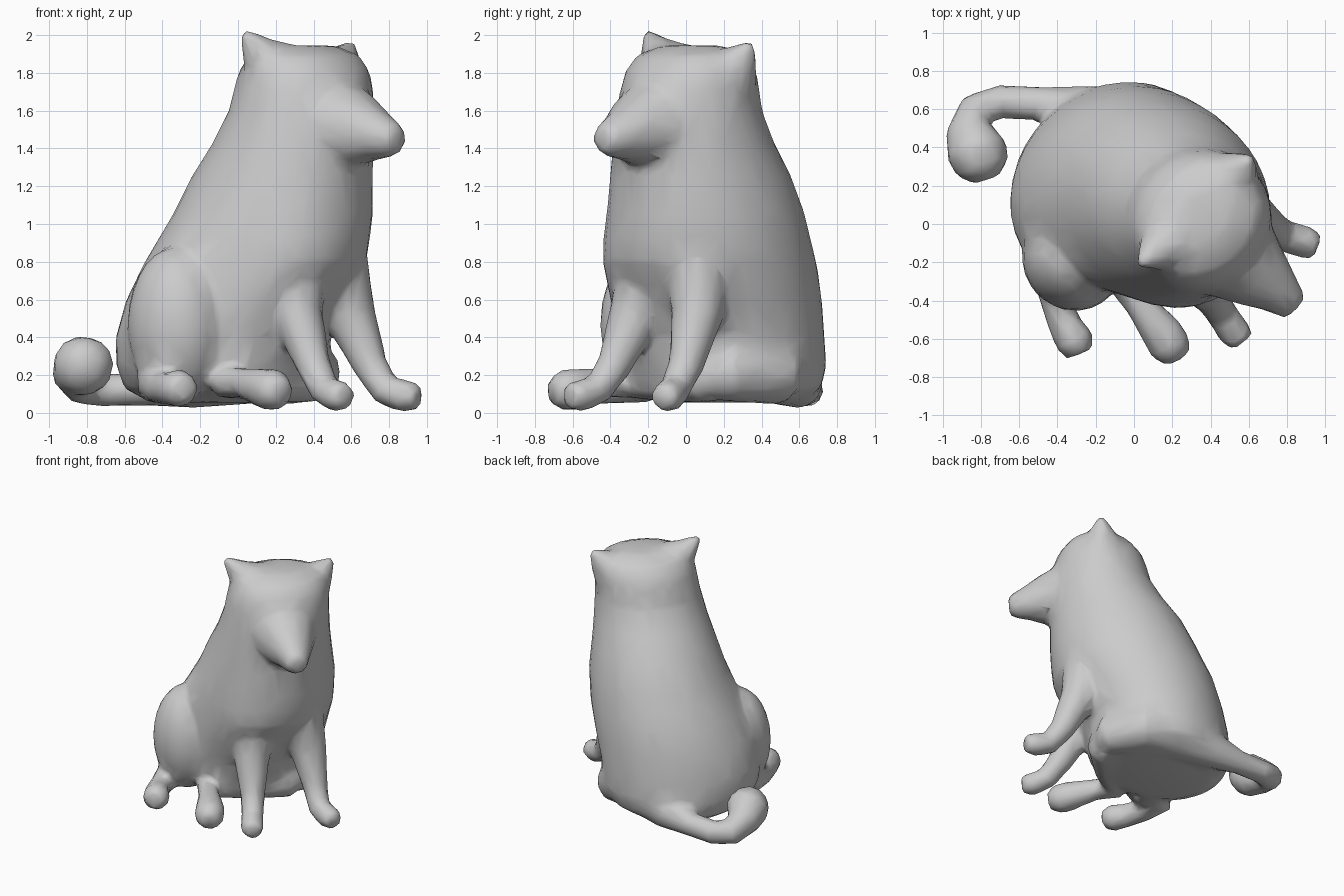
import bpy, bmesh, math
from mathutils import Vector

S = math.sqrt(0.5)
parts = []

def loft(name, rings):
    """Skin a list of equal-length point rings into a closed mesh."""
    bm = bmesh.new()
    vs = [[bm.verts.new(p) for p in r] for r in rings]
    n = len(vs[0])
    for a, b in zip(vs, vs[1:]):
        for i in range(n):
            bm.faces.new((a[i], a[(i + 1) % n], b[(i + 1) % n], b[i]))
    bm.faces.new(vs[0][::-1])
    bm.faces.new(vs[-1])
    bmesh.ops.recalc_face_normals(bm, faces=bm.faces)
    me = bpy.data.meshes.new(name)
    bm.to_mesh(me)
    bm.free()
    ob = bpy.data.objects.new(name, me)
    bpy.context.collection.objects.link(ob)
    parts.append(ob)
    return ob

def tube(name, path, n=12):
    """Tapered limb along (x, y, z, radius) points."""
    pts = [Vector(p[:3]) for p in path]
    rings = []
    for i, p in enumerate(pts):
        d = (pts[min(i + 1, len(pts) - 1)] - pts[max(i - 1, 0)]).normalized()
        u = d.cross(Vector((0.31, 0.9, 0.3))).normalized()
        v = d.cross(u)
        r = path[i][3]
        rings.append([p + r * (u * math.cos(t) + v * math.sin(t))
                      for t in (2 * math.pi * k / n for k in range(n))])
    return loft(name, rings)

def oval(z, f, l, a, b, dent=0.0, n=40):
    """Oval section; f runs forward (+x,-y), l runs sideways (+x,+y).
    dent hollows the right flank ahead of the haunch."""
    out = []
    for k in range(n):
        t = 2 * math.pi * k / n - math.pi
        m = 1 - dent * math.exp(-((t + 1.08) / 0.5) ** 2)
        F, L = f + a * m * math.cos(t), l + b * m * math.sin(t)
        out.append(((F + L) * S, (L - F) * S, z))
    return out

def blob(name, centre, radii):
    """Ellipsoid aligned with the animal's facing direction."""
    x, y, z = centre
    rings = []
    for j in range(1, 14):
        a = math.pi * j / 14
        rings.append(oval(z - radii[2] * math.cos(a), (x - y) * S, (x + y) * S,
                          radii[0] * math.sin(a), radii[1] * math.sin(a)))
    return loft(name, rings)

# torso and head: z, forward, sideways, half depth, half width, flank dent
loft("torso", [oval(*s) for s in (
    (0.055, -0.24, 0.10, 0.36, 0.38), (0.13, -0.21, 0.08, 0.49, 0.53, 0.1),
    (0.25, -0.19, 0.07, 0.53, 0.59, 0.15), (0.40, -0.17, 0.06, 0.54, 0.60, 0.16),
    (0.60, -0.10, 0.09, 0.57, 0.60, 0.16), (0.80, -0.01, 0.14, 0.60, 0.57, 0.13),
    (0.93, 0.03, 0.17, 0.575, 0.54, 0.07), (1.05, 0.06, 0.20, 0.55, 0.51, 0.03),
    (1.25, 0.11, 0.22, 0.50, 0.46), (1.42, 0.175, 0.235, 0.44, 0.42),
    (1.60, 0.225, 0.25, 0.38, 0.39), (1.72, 0.23, 0.26, 0.355, 0.38),
    (1.81, 0.23, 0.265, 0.325, 0.365), (1.89, 0.23, 0.27, 0.26, 0.32),
    (1.945, 0.23, 0.27, 0.13, 0.19))])

# snout and ears
tube("snout", [(0.36, -0.02, 1.53, 0.37), (0.49, -0.13, 1.52, 0.29),
               (0.64, -0.26, 1.50, 0.20), (0.75, -0.35, 1.465, 0.13),
               (0.81, -0.41, 1.45, 0.10), (0.845, -0.445, 1.445, 0.07)])
tube("right_ear", [(0.31, 0.00, 1.70, 0.23), (0.20, -0.08, 1.81, 0.185),
                   (0.11, -0.15, 1.91, 0.10), (0.03, -0.21, 2.015, 0.025)])
tube("left_ear", [(0.43, 0.15, 1.68, 0.23), (0.50, 0.22, 1.78, 0.18),
                  (0.56, 0.29, 1.87, 0.10), (0.61, 0.345, 1.955, 0.025)])

# front legs
tube("right_front_leg", [(0.31, -0.18, 0.82, 0.18), (0.31, -0.27, 0.52, 0.14),
                         (0.40, -0.38, 0.25, 0.095), (0.46, -0.47, 0.12, 0.085),
                         (0.52, -0.56, 0.09, 0.09), (0.57, -0.62, 0.09, 0.07)])
tube("left_front_leg", [(0.51, 0.06, 0.82, 0.18), (0.59, 0.06, 0.52, 0.14),
                        (0.70, 0.00, 0.25, 0.095), (0.78, -0.06, 0.12, 0.085),
                        (0.88, -0.09, 0.09, 0.09), (0.96, -0.12, 0.08, 0.07)])

# hind legs: raised right haunch, left leg lying under the belly
blob("right_haunch", (-0.325, -0.195, 0.47), (0.27, 0.25, 0.41))
tube("right_knee", [(-0.36, -0.15, 0.55, 0.20), (-0.34, -0.30, 0.62, 0.15),
                    (-0.33, -0.40, 0.66, 0.07)])
tube("right_hind_foot", [(-0.43, -0.20, 0.17, 0.12), (-0.41, -0.40, 0.13, 0.085),
                         (-0.36, -0.53, 0.13, 0.09), (-0.31, -0.61, 0.13, 0.105),
                         (-0.28, -0.68, 0.13, 0.075)])
tube("left_thigh", [(0.05, 0.50, 0.24, 0.17), (0.28, 0.46, 0.22, 0.18),
                    (0.40, 0.22, 0.21, 0.155), (0.36, 0.05, 0.19, 0.12)])
tube("left_shin", [(0.39, 0.12, 0.18, 0.13), (0.15, -0.13, 0.16, 0.10),
                   (-0.05, -0.28, 0.16, 0.085)])
tube("left_hind_foot", [(-0.09, -0.26, 0.16, 0.085), (0.03, -0.42, 0.16, 0.08),
                        (0.14, -0.56, 0.13, 0.11), (0.19, -0.64, 0.12, 0.115),
                        (0.23, -0.71, 0.11, 0.07)])

# curled tail
tube("tail", [(0.05, 0.50, 0.24, 0.20), (-0.25, 0.59, 0.16, 0.14),
              (-0.50, 0.63, 0.125, 0.09), (-0.70, 0.64, 0.12, 0.09),
              (-0.83, 0.59, 0.14, 0.10), (-0.86, 0.49, 0.20, 0.125),
              (-0.82, 0.38, 0.25, 0.165), (-0.79, 0.29, 0.26, 0.14),
              (-0.77, 0.23, 0.26, 0.07)])

# fuse all parts into one softly blended skin
bpy.ops.object.select_all(action='DESELECT')
for ob in parts:
    ob.select_set(True)
dog = parts[0]
bpy.context.view_layer.objects.active = dog
bpy.ops.object.join()
dog.name = "sitting_dog"
rm = dog.modifiers.new("fuse", 'REMESH')
rm.mode = 'VOXEL'
rm.voxel_size = 0.022
sm = dog.modifiers.new("soften", 'SMOOTH')
sm.factor = 0.5
sm.iterations = 10
dec = dog.modifiers.new("simplify", 'DECIMATE')
dec.ratio = 0.06
bpy.ops.object.convert(target='MESH')
bpy.ops.object.shade_smooth_by_angle(angle=math.radians(60))
